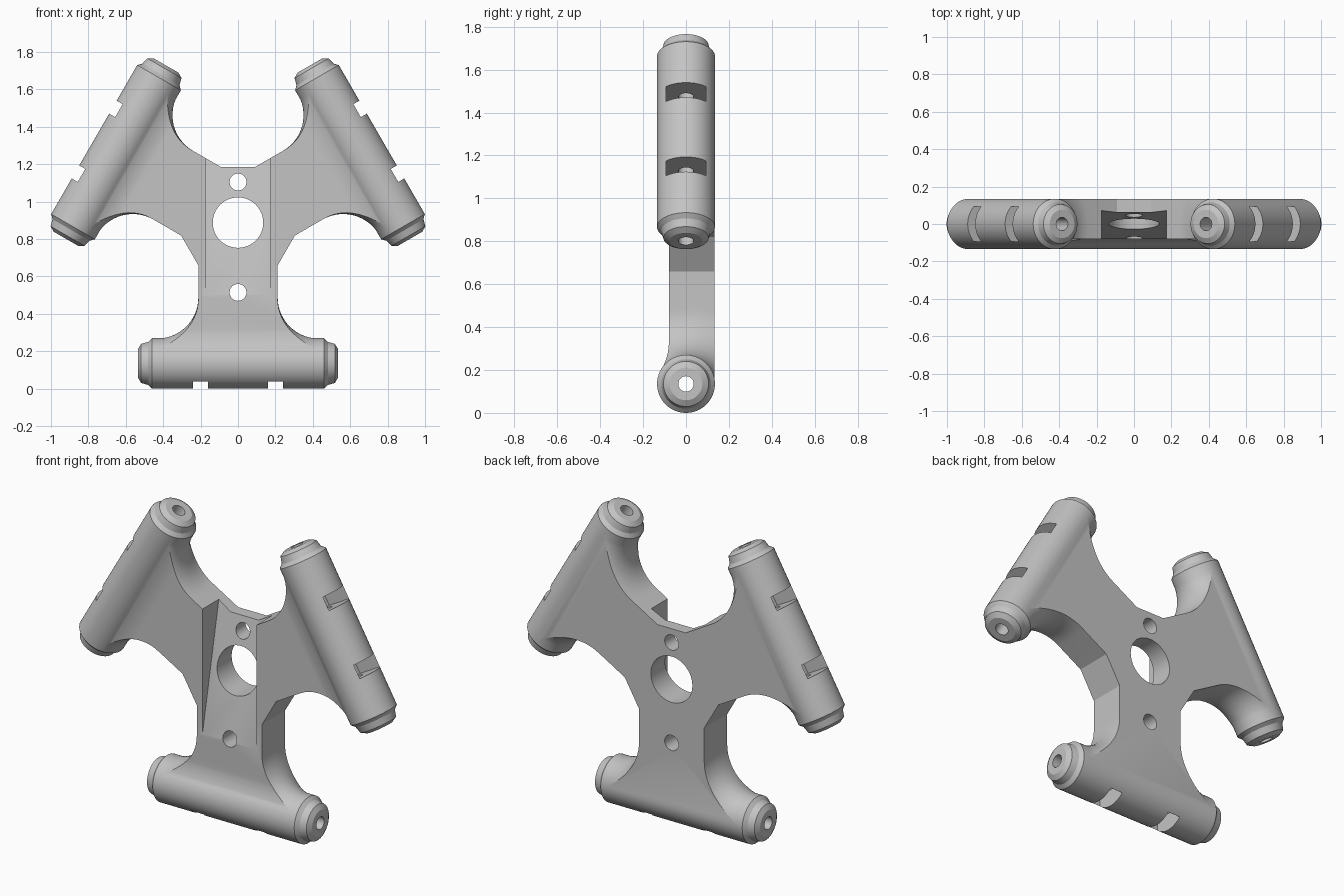
import bpy, bmesh, math
from mathutils import Matrix

if "Cube" in bpy.data.objects:
    bpy.data.objects.remove(bpy.data.objects["Cube"])

CENTRE, REACH = 0.888, 0.753     # hub height, hub to tube axis
TUBE_R, BACK, FRONT = 0.135, 0.1338, -0.08
ARM_W, HUB = 0.212, 0.298        # arm half width, hub flat distance
SEG = 64

grey = bpy.data.materials.new("plain_grey")
grey.use_nodes = True
colour = (0.55, 0.55, 0.55, 1)
grey.diffuse_color = colour
grey.node_tree.nodes["Principled BSDF"].inputs["Base Color"].default_value = colour


def finish(name, bm, matrix=Matrix()):
    bmesh.ops.recalc_face_normals(bm, faces=bm.faces)
    mesh = bpy.data.meshes.new(name)
    bm.to_mesh(mesh)
    bm.free()
    mesh.transform(matrix)
    mesh.materials.append(grey)
    obj = bpy.data.objects.new(name, mesh)
    bpy.context.collection.objects.link(obj)
    return obj


def prism(name, points, place, t0, t1, matrix=Matrix()):
    """Extrude a 2D outline from t0 to t1; place maps (a, b, t) to 3D."""
    bm = bmesh.new()
    ends = [[bm.verts.new(place(a, b, t)) for a, b in points] for t in (t0, t1)]
    for loop in ends:
        bm.faces.new(loop)
    n = len(points)
    for i in range(n):
        j = (i + 1) % n
        bm.faces.new((ends[0][i], ends[0][j], ends[1][j], ends[1][i]))
    return finish(name, bm, matrix)


def lathe(name, half, matrix, offset):
    """Spin a mirrored (x, radius) half profile about x, offset in steps."""
    profile = [(-x, r) for x, r in half] + [(x, r) for x, r in reversed(half)]
    bm = bmesh.new()
    turn = Matrix.Rotation(offset * math.tau / SEG, 4, 'X')
    verts = [bm.verts.new((turn @ Matrix.Translation((x, 0, r))).translation) for x, r in profile]
    edges = [bm.edges.new(pair) for pair in zip(verts, verts[1:])]
    bmesh.ops.spin(bm, geom=verts + edges, cent=(0, 0, 0), axis=(1, 0, 0),
                   angle=math.tau, steps=SEG)
    bmesh.ops.remove_doubles(bm, verts=bm.verts, dist=1e-5)
    return finish(name, bm, matrix)


def volume(mesh):
    bm = bmesh.new()
    bm.from_mesh(mesh)
    v = bm.calc_volume()
    bm.free()
    return v


def combine(target, other, operation):
    """Apply a boolean, taking the first solver that changes the volume the right way."""
    before = volume(target.data)
    mod = target.modifiers.new("combine", 'BOOLEAN')
    mod.operation, mod.object = operation, other
    sign = 1 if operation == 'UNION' else -1
    for solver in ('MANIFOLD', 'EXACT'):
        mod.solver = solver
        bpy.context.view_layer.update()
        graph = bpy.context.evaluated_depsgraph_get()
        mesh = bpy.data.meshes.new_from_object(target.evaluated_get(graph))
        after = volume(mesh)
        if after > 1e-4 and (after - before) * sign > 1e-6:
            target.data = mesh
            break
    target.modifiers.clear()
    bpy.data.objects.remove(other)


def along_x(a, b, t):
    return (t, a, b)


def along_y(a, b, t):
    return (a, t, b)


# Hub plate: hexagon with three long and three short sides
t = (HUB * math.cos(math.pi / 6) - ARM_W) * 2
hub = []
for k in range(3):
    s, c = math.sin(k * math.tau / 3), math.cos(k * math.tau / 3)
    hub += [(x * c + HUB * s, CENTRE + HUB * c - x * s) for x in (-t, t)]
frame = prism("tripod_frame", hub, along_y, FRONT, BACK)

# Arm section: flat back, with a concave fillet from the front onto the tube
R = 0.25
fy = FRONT - R
fh = math.sqrt((TUBE_R - 0.002 + R) ** 2 - fy ** 2)
last = math.atan2(-fh, -fy)
section = [(BACK, 0), (BACK, REACH - 0.1), (FRONT, REACH - 0.1)]
section += [(fy + R * math.cos(last * i / 8), fh + R * math.sin(last * i / 8)) for i in range(9)]
section.append((0, 0))

# Arm flare: quarter round from the arm side to the tube, spun about the tube
Q = 0.22
flare = [(0.45, 0), (ARM_W + Q, TUBE_R - 0.002)]
for i in range(1, 15):
    a = math.pi / 2 * i / 14
    flare.append((ARM_W + Q - Q * math.sin(a), TUBE_R - 0.002 + Q - Q * math.cos(a)))
flare.append((ARM_W, 1.0))

tube = [(0.535, 0), (0.535, 0.076), (0.518, 0.105), (0.48, 0.115), (0.46, TUBE_R)]
bore = [(0.6, 0), (0.6, 0.036)]
slot = [(-0.093, -0.2), (0.093, -0.2), (0.093, 0.05), (-0.093, 0.05)]

places = [Matrix.Translation((0, 0, CENTRE)) @ Matrix.Rotation(k * math.tau / 3, 4, 'Y')
          @ Matrix.Translation((0, 0, -REACH)) for k in range(3)]

# Arms and end tubes
for m in places:
    arm = prism("arm", section, along_x, -0.46, 0.46, m)
    combine(arm, lathe("arm_flare", flare, m, 0.25), 'INTERSECT')
    combine(frame, arm, 'UNION')
    combine(frame, lathe("tube", tube, m, 0.5), 'UNION')

# Tube bores and the two deep strap slots on each outer side
for m in places:
    combine(frame, lathe("bore_cutter", bore, m, 0.5), 'DIFFERENCE')
    for x in (-0.2, 0.2):
        combine(frame, prism("slot_cutter", slot, along_x, x - 0.04, x + 0.04, m), 'DIFFERENCE')

# Sloping channel in the front face
ramp = [(-0.09, 0.452), (0.096, 1.35), (-0.3, 1.35), (-0.3, 0.452)]
combine(frame, prism("channel_cutter", ramp, along_x, -0.175, 0.175), 'DIFFERENCE')

# Round holes through the plate
for z, r in ((CENTRE, 0.135), (1.105, 0.045), (0.515, 0.045)):
    ring = [(r * math.cos(math.tau * i / 48), z + r * math.sin(math.tau * i / 48)) for i in range(48)]
    combine(frame, prism("hole_cutter", ring, along_y, -0.4, 0.4), 'DIFFERENCE')

# Smooth the round faces and keep the corners crisp
bpy.ops.object.select_all(action='DESELECT')
frame.select_set(True)
bpy.context.view_layer.objects.active = frame
bpy.ops.object.shade_smooth_by_angle(angle=math.radians(25))
